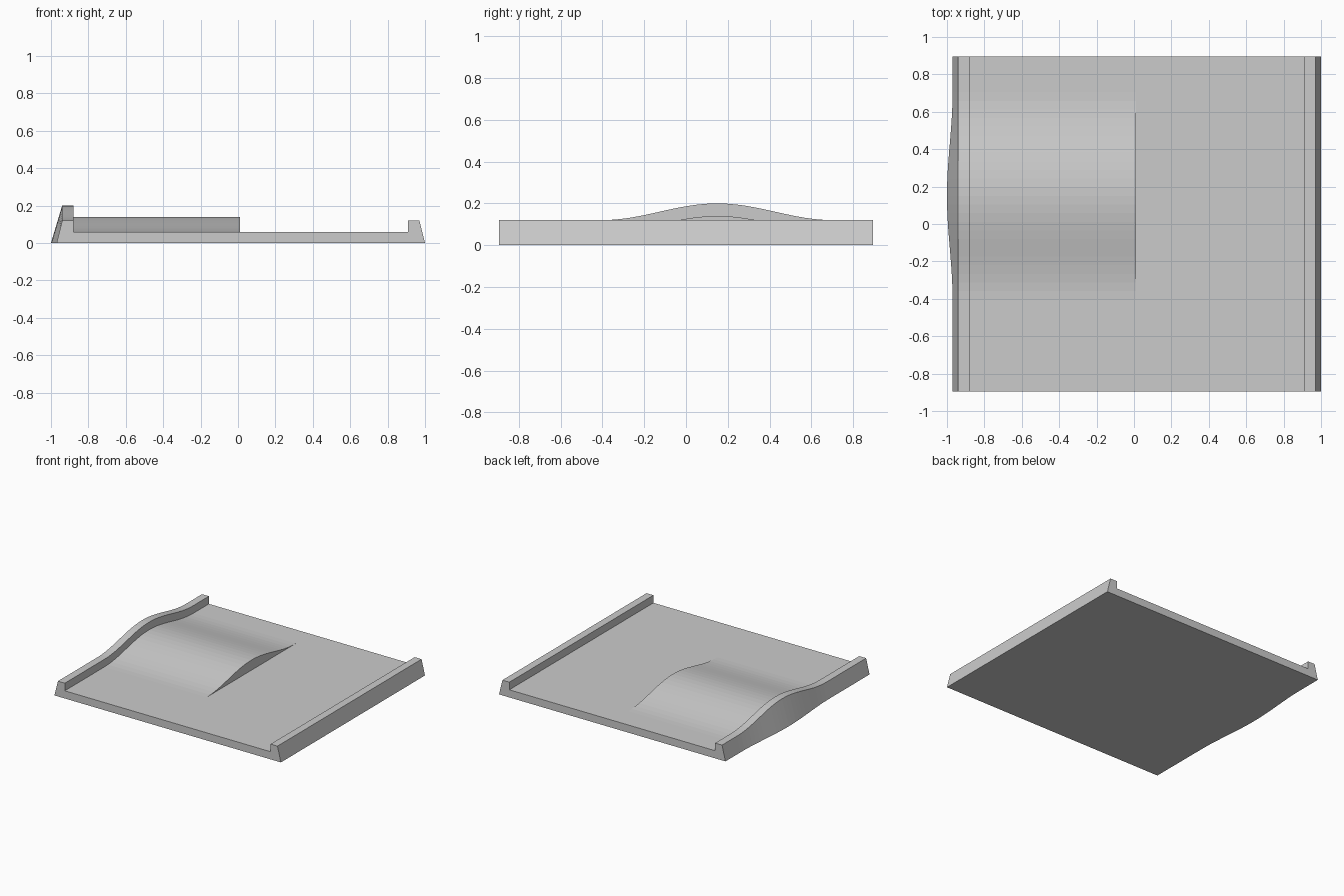
import bpy, bmesh
from math import cos, pi

cube = bpy.data.objects.get("Cube")
if cube:
    bpy.data.objects.remove(cube, do_unlink=True)

HALF_DEPTH = 0.895
BUMP_Y, BUMP_HALF, BUMP_H = 0.15, 0.555, 0.08
SEGMENTS = 24

grey = bpy.data.materials.new("plain grey")
grey.use_nodes = True
grey.diffuse_color = (0.6, 0.6, 0.6, 1)
grey.node_tree.nodes["Principled BSDF"].inputs["Base Color"].default_value = grey.diffuse_color


def section(h):
    """Cross-section of the slab with its two curbs; h raises the left half."""
    floor, curb = 0.06, 0.12
    return [(1, 0), (0.97, curb), (0.91, curb), (0.91, floor),
            (0.01, floor), (0.01, floor + h), (-0.88, floor + h),
            (-0.88, curb + h), (-0.94, curb + h),
            (-0.97 - 0.03 * h / BUMP_H, 0)]


# Stations along the depth: flat ends and a cosine swell between them
stations = [(-HALF_DEPTH, 0)]
for i in range(SEGMENTS + 1):
    t = 2 * i / SEGMENTS - 1
    stations.append((BUMP_Y + t * BUMP_HALF, BUMP_H * (1 + cos(pi * t)) / 2))
stations.append((HALF_DEPTH, 0))

# Loft the slab, curbs and swell as one closed body
bm = bmesh.new()
rings = [[bm.verts.new((x, y, z)) for x, z in section(h)] for y, h in stations]
for a, b in zip(rings, rings[1:]):
    for i in range(len(a)):
        j = (i + 1) % len(a)
        bm.faces.new((a[i], a[j], b[j], b[i]))
bm.faces.new(rings[0])
bm.faces.new(rings[-1])
bmesh.ops.remove_doubles(bm, verts=bm.verts, dist=1e-5)
bmesh.ops.recalc_face_normals(bm, faces=bm.faces)

mesh = bpy.data.meshes.new("curbed_slab")
bm.to_mesh(mesh)
bm.free()
mesh.materials.append(grey)
slab = bpy.data.objects.new("curbed_slab", mesh)
bpy.context.collection.objects.link(slab)
